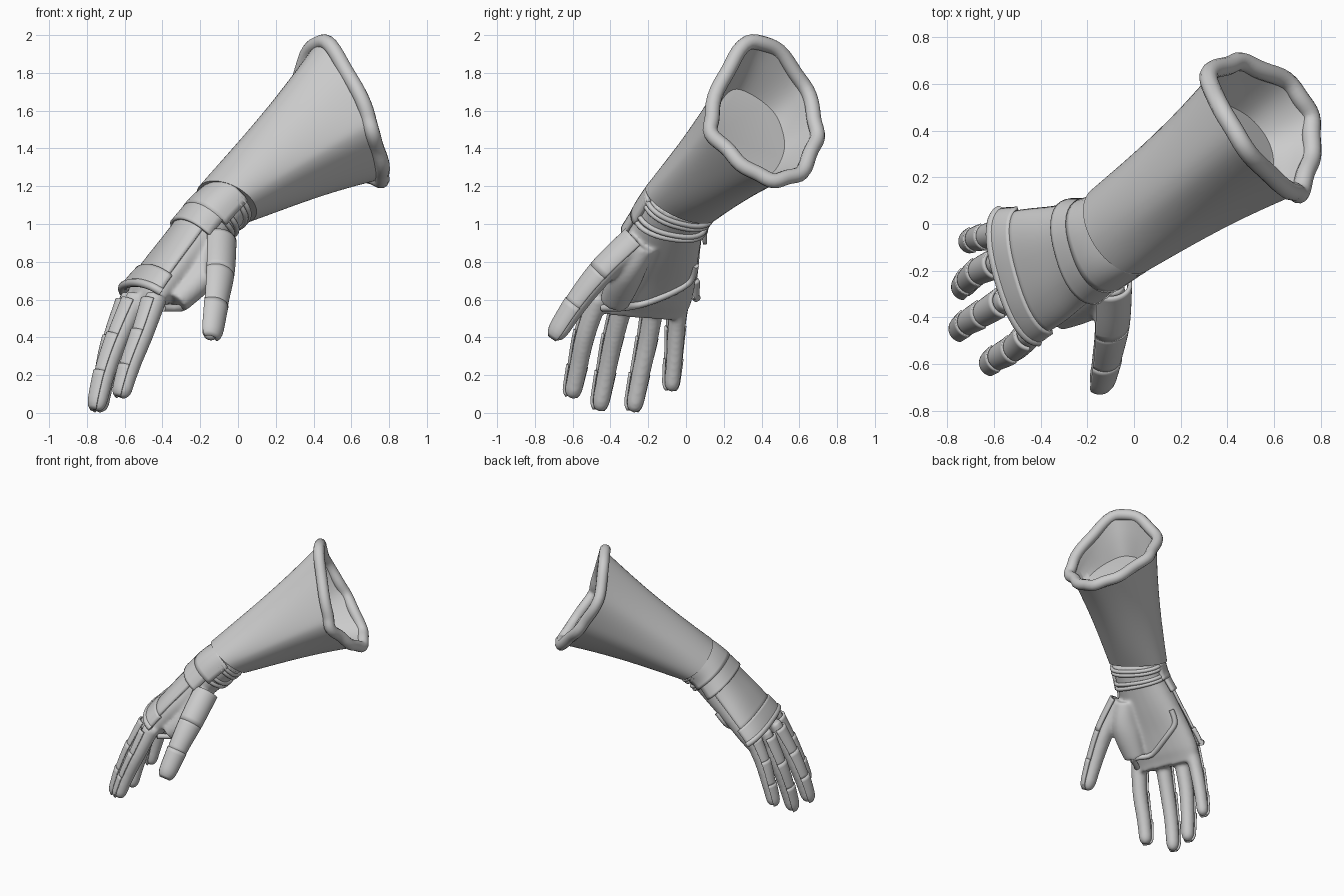
import bpy, bmesh, math
from mathutils import Vector
from mathutils.bvhtree import BVHTree

if "Cube" in bpy.data.objects:
    bpy.data.objects.remove(bpy.data.objects["Cube"])


def catmull(pts, u, closed=False):
    """Smooth interpolation through a list of tuples."""
    n = len(pts)
    if not closed:
        u = max(0, min(u, n - 1.0001))
    i, f = int(u), u - int(u)

    def get(k):
        return pts[k % n] if closed else pts[max(0, min(k, n - 1))]
    a, b, c, d = get(i - 1), get(i), get(i + 1), get(i + 2)
    return [0.5 * (2 * q + (r - p) * f + (2 * p - 5 * q + 4 * r - s) * f * f
            + (3 * q - p - 3 * r + s) * f ** 3) for p, q, r, s in zip(a, b, c, d)]


class Chain:
    """Limb described by (x, y, z, half width, half depth) stations."""

    def __init__(self, st, n0, n1, power=1.0, tip=False):
        self.st, self.n0, self.n1 = st, Vector(n0), Vector(n1)
        self.power, self.tip, self.end = power, tip, len(st) - 1

    def point(self, u, deg, off=0.0):
        v = catmull(self.st, u)
        t = (Vector(catmull(self.st, u + .05)[:3]) - Vector(catmull(self.st, u - .05)[:3])).normalized()
        n = self.n0.lerp(self.n1, u / self.end)
        n = (n - t * n.dot(t)).normalized()
        w = t.cross(n)
        k = 1.0
        if self.tip and u > self.end - .4:
            k = math.sqrt(max(.02, 1 - ((u - self.end + .4) / .4) ** 2))
        c, s = math.cos(math.radians(deg)), math.sin(math.radians(deg))
        c = math.copysign(abs(c) ** self.power, c)
        s = math.copysign(abs(s) ** self.power, s)
        return Vector(v[:3]) + w * c * (v[3] * k + off) + n * s * (v[4] * k + off)


def loft(name, rings, closed=True, thick=0.0):
    bm = bmesh.new()
    vs = [[bm.verts.new(p) for p in r] for r in rings]
    n = len(rings[0])
    for a, b in zip(vs, vs[1:]):
        for i in range(n if closed else n - 1):
            j = (i + 1) % n
            bm.faces.new((a[i], a[j], b[j], b[i]))
    if closed:
        bm.faces.new(vs[0])
        bm.faces.new(vs[-1])
    bmesh.ops.recalc_face_normals(bm, faces=bm.faces)
    me = bpy.data.meshes.new(name)
    bm.to_mesh(me)
    bm.free()
    ob = bpy.data.objects.new(name, me)
    bpy.context.collection.objects.link(ob)
    if thick:
        m = ob.modifiers.new("thickness", 'SOLIDIFY')
        m.thickness, m.offset = thick, 0
    return ob


def solid(name, ch, steps=26, sides=24):
    return loft(name, [[ch.point(ch.end * i / steps, 360 * k / sides) for k in range(sides)]
                       for i in range(steps + 1)])


def plate(name, ch, u0, u1, a0, a1, o0, o1, thick=.018, nu=8, na=20):
    """Curved armour plate lying over part of a limb."""
    return loft(name, [[ch.point(u0 + (u1 - u0) * i / nu, a0 + (a1 - a0) * k / na,
                                 o0 + (o1 - o0) * i / nu) for k in range(na + 1)]
                       for i in range(nu + 1)], False, thick)


def tube(name, pts, r, closed=False):
    cu = bpy.data.curves.new(name, 'CURVE')
    cu.dimensions, cu.bevel_depth, cu.bevel_resolution = '3D', r, 4
    cu.use_fill_caps = True
    sp = cu.splines.new('POLY')
    sp.points.add(len(pts) - 1)
    for p, co in zip(sp.points, pts):
        p.co = (*co, 1)
    sp.use_cyclic_u = closed
    ob = bpy.data.objects.new(name, cu)
    bpy.context.collection.objects.link(ob)
    return ob


# Limb layouts
hand = Chain([(-.05, -.025, 1.12, .19, .13), (-.135, -.08, 1.03, .185, .135), (-.25, -.13, .89, .21, .12),
              (-.37, -.18, .75, .245, .105), (-.48, -.22, .61, .26, .09), (-.52, -.24, .52, .24, .055)],
             (-.56, -.05, .83), (-.8, -.22, .56), .85)
N = (-.85, -.2, .45)
fingers = {
    "index": [(-.43, -.46, .62, .055, .06), (-.50, -.53, .42, .052, .055),
              (-.57, -.57, .24, .049, .051), (-.62, -.605, .075, .046, .046)],
    "middle": [(-.53, -.32, .62, .055, .06), (-.63, -.38, .40, .052, .055),
               (-.70, -.42, .21, .049, .051), (-.75, -.46, .005, .046, .046)],
    "ring": [(-.56, -.16, .62, .055, .06), (-.65, -.2, .39, .052, .055),
             (-.70, -.24, .2, .049, .051), (-.735, -.28, 0, .046, .046)],
    "little": [(-.54, -.03, .63, .05, .055), (-.62, -.05, .45, .047, .052),
               (-.67, -.062, .28, .044, .047), (-.71, -.078, .11, .041, .042)]}
fingers = {k: Chain(v, N, N, 1, True) for k, v in fingers.items()}
TN = (.5, -.6, .5)
thumb = Chain([(-.10, -.26, .91, .065, .06), (-.105, -.43, .75, .066, .058),
               (-.125, -.57, .58, .056, .053), (-.15, -.70, .385, .05, .045)], TN, TN, 1, True)
web = Chain([(-.12, -.23, .90, .09, .08), (-.19, -.31, .74, .10, .085), (-.33, -.38, .585, .08, .07)], TN, N)

# Glove hand: palm, fingers and thumb fused into one skin
parts = [solid("glove_hand", hand), solid("t", thumb), solid("web", web)]
parts += [solid(k, c) for k, c in fingers.items()]
bpy.ops.object.select_all(action='DESELECT')
for o in parts:
    o.select_set(True)
bpy.context.view_layer.objects.active = parts[0]
bpy.ops.object.join()
glove = parts[0]
rm = glove.modifiers.new("fuse", 'REMESH')
rm.mode, rm.voxel_size, rm.use_smooth_shade = 'VOXEL', .011, True
sm = glove.modifiers.new("soften", 'SMOOTH')
sm.iterations, sm.factor = 14, .5

# Finger and thumb armour
for name, ch in fingers.items():
    for i, (a, b) in enumerate([(.25, 1.05), (1.0, 2.05), (2.0, 2.93)]):
        plate(f"{name}_finger_plate_{i + 1}", ch, a, b, 22, 158, .010, .003, .014)
plate("thumb_base_plate", thumb, 0, 1.1, 15, 165, .02, .014)
plate("thumb_middle_plate", thumb, 1.05, 2.1, 15, 165, .014, .008)
plate("thumb_tip_plate", thumb, 2.05, 2.93, 15, 165, .012, .005)

# Back of hand, knuckle guard with raised edge, wrist bands
plate("hand_back_plate", hand, 1.4, 3.5, 12, 168, .008, .014)
plate("knuckle_guard", hand, 3.35, 4.0, 5, 175, .018, .032, .028)
tube("knuckle_guard_edge", [hand.point(3.97, a, .034) for a in range(5, 176, 5)], .022)
plate("upper_wrist_band", hand, .1, 1.2, -15, 195, .006, .016, .02)
plate("lower_wrist_band", hand, 1.1, 1.75, -5, 185, .012, .024, .02)

# Straps on the palm side of the wrist
for i, u in enumerate((.3, .95)):
    for d in (0, .2):
        tube(f"wrist_strap_{i}_{int(d * 100)}", [hand.point(u + d, a, .006) for a in range(180, 361, 9)], .014)

# Diagonal palm strap, laid onto the glove surface
tree = BVHTree.FromObject(glove, bpy.context.evaluated_depsgraph_get())
line = [(-.44, .555, 0), (-.36, .555, 0), (-.25, .57, 0), (-.12, .615, 0), (0, .675, 0), (.035, .72, 0), (.05, .78, 0)]
strap = []
for i in range(25):
    y, z, _ = catmull(line, i / 4)
    hit = tree.ray_cast(Vector((2, y, z)), Vector((-1, 0, 0)))
    p = hit[0] if hit[0] else tree.find_nearest(Vector((-.35, y, z)))[0]
    strap.append(p + Vector((.004, 0, 0)))
for _ in range(4):
    strap = [strap[0]] + [(a + b * 2 + c) / 4 for a, b, c in zip(strap, strap[1:], strap[2:])] + [strap[-1]]
tube("palm_strap", strap, .019)

# Flared sleeve: wavy mouth, tilted lower end, outer wall, inner wall and floor
rim = [(.46, .35, 1.965), (.57, .22, 1.82), (.68, .14, 1.6), (.71, .14, 1.48), (.75, .25, 1.36), (.765, .38, 1.26),
       (.74, .50, 1.235), (.65, .61, 1.28), (.50, .68, 1.42), (.40, .685, 1.55), (.32, .62, 1.74), (.38, .49, 1.91)]
S = 72
mouth = [Vector(catmull(rim, 12 * k / S, True)) for k in range(S)]
mouth_c = sum(mouth, Vector()) / S
wrist_c = Vector((-.06, -.025, 1.115))
axis = (mouth_c - wrist_c).normalized()
n = Vector((-.56, -.05, .83))
n = (n - axis * n.dot(axis)).normalized()
w = n.cross(axis)
ring = []
for p in mouth:
    q = p - mouth_c
    t = math.atan2(q.dot(n) / .4, q.dot(w) / .32)
    ring.append(wrist_c + w * .215 * math.cos(t) + n * .155 * math.sin(t) - axis * .06 * math.sin(t))


def wall(t, k):
    c = wrist_c.lerp(mouth_c, t)
    return [c + (a.lerp(b, t) - c) * k for a, b in zip(ring, mouth)]


rings = [wall(i / 12, 1 - .05 * math.sin(math.pi * i / 12)) for i in range(13)]
rings += [wall(1, .93), wall(.93, .88), wall(.86, .83)]
floor_c = wrist_c.lerp(mouth_c, .8)
rings.append([floor_c + (p - floor_c) - axis * (p - floor_c).dot(axis) for p in wall(.8, .76)])
loft("sleeve", rings)
tube("sleeve_rim", [p + (p - mouth_c).normalized() * .008 * math.sin(k * 2 * math.pi * 9 / S)
                    for k, p in enumerate(mouth)], .04, True)

# Shading
bpy.ops.object.select_all(action='DESELECT')
for o in bpy.context.scene.objects:
    if o.type == 'MESH' and o != glove:
        o.select_set(True)
        bpy.context.view_layer.objects.active = o
bpy.ops.object.shade_smooth_by_angle(angle=math.radians(40))
